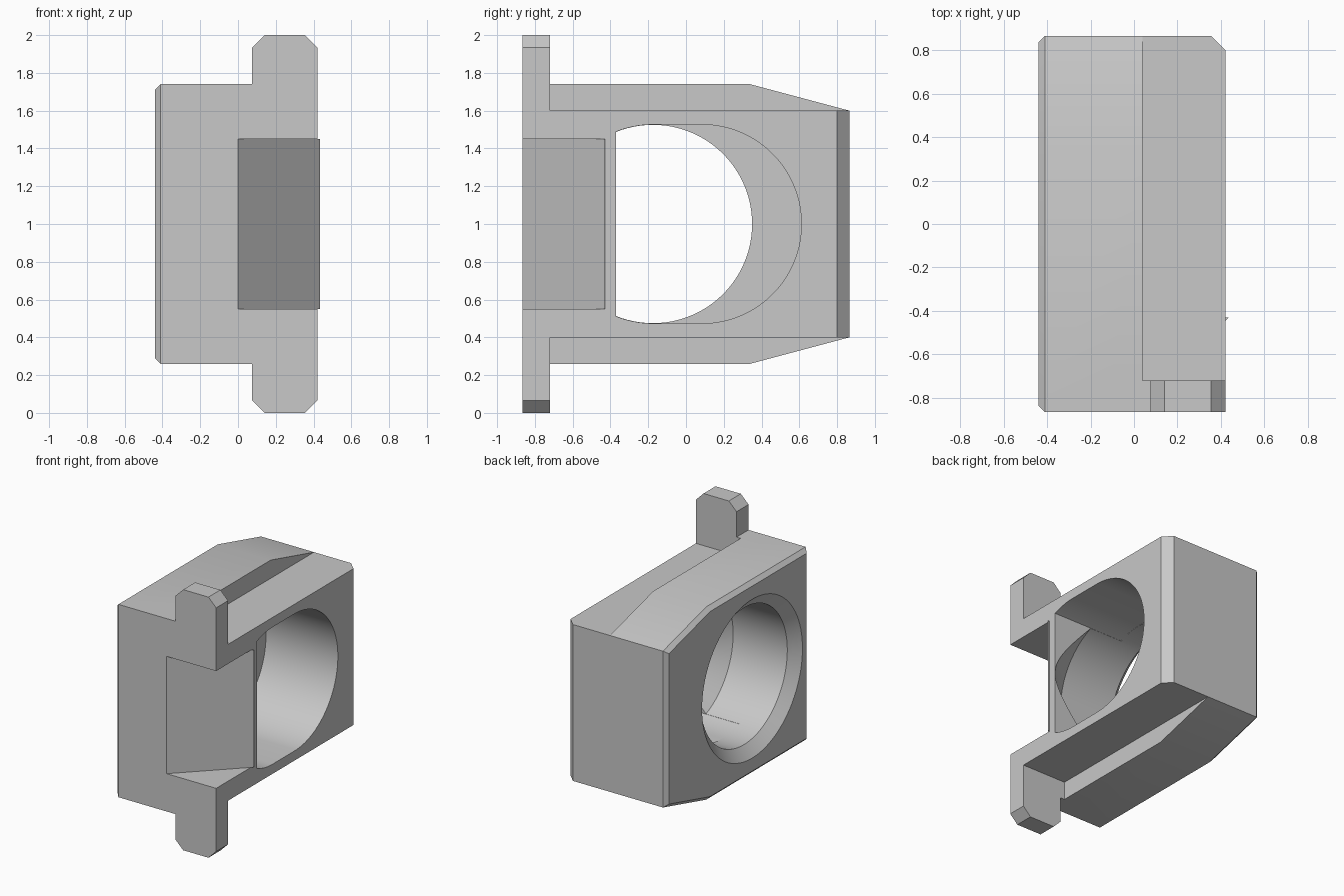
import bpy, bmesh
from math import sin, cos, pi, radians, acos
from mathutils import Vector

cube = bpy.data.objects.get("Cube")
if cube:
    bpy.data.objects.remove(cube, do_unlink=True)

grey = bpy.data.materials.new("plain grey")
grey.use_nodes = True
colour = (0.58, 0.58, 0.58, 1)
grey.diffuse_color = colour
grey.node_tree.nodes["Principled BSDF"].inputs["Base Color"].default_value = colour


def loft(name, rings, bevel_left=0):
    """Solid skinned through matching rings of points."""
    bm = bmesh.new()
    loops = [[bm.verts.new(p) for p in ring] for ring in rings]
    first = bm.faces.new(loops[0])
    bm.faces.new(loops[-1])
    n = len(loops[0])
    for a, b in zip(loops, loops[1:]):
        for i in range(n):
            j = (i + 1) % n
            bm.faces.new((a[i], a[j], b[j], b[i]))
    if bevel_left:
        bmesh.ops.bevel(bm, geom=list(first.edges), offset=bevel_left,
                        segments=1, affect='EDGES')
    bmesh.ops.recalc_face_normals(bm, faces=bm.faces)
    mesh = bpy.data.meshes.new(name)
    bm.to_mesh(mesh)
    bm.free()
    mesh.materials.append(grey)
    obj = bpy.data.objects.new(name, mesh)
    bpy.context.collection.objects.link(obj)
    return obj


def prism(name, axis, outline, low, high, bevel=0):
    """Extrude a flat outline along one axis; the outline gives the other two."""
    def point(p, d):
        c = list(p)
        c.insert("xyz".index(axis), d)
        return Vector(c)
    return loft(name, [[point(p, d) for p in outline] for d in (low, high)], bevel)


def combine(target, tool, operation):
    mod = target.modifiers.new(operation.lower(), 'BOOLEAN')
    mod.operation, mod.solver, mod.object = operation, 'EXACT', tool
    bpy.context.view_layer.objects.active = target
    bpy.ops.object.modifier_apply(modifier=mod.name)
    bpy.data.objects.remove(tool, do_unlink=True)


def mirror_z(half):
    """Close an outline of (a, z) points by reflecting it about z = 1."""
    return half + [(a, 2 - z) for a, z in reversed(half)]


FRONT, BACK, SIDE = -0.865, 0.865, 0.42
BORE_Y, SLOT_Y, R = -0.175, 0.085, 0.525

# Tall half of the housing, tapered to the back
body = prism("housing", "x",
             mirror_z([(FRONT, 0.26), (0.34, 0.26), (BACK, 0.4)]), -0.44, 0.04, 0.03)

# Lower half with a chamfered back corner
low_half = prism("low_half", "z",
                 [(-0.1, FRONT), (SIDE, FRONT), (SIDE, 0.8), (0.355, BACK), (-0.1, BACK)],
                 0.4, 1.6)
combine(body, low_half, 'UNION')

# Front flange with the two chamfered ears
flange = prism("flange", "y",
               mirror_z([(-0.1, 0.26), (0.075, 0.26), (0.075, 0.065), (0.14, 0),
                         (0.355, 0), (SIDE, 0.065)]), FRONT, -0.72)
combine(body, flange, 'UNION')

# Thin lip at the end of the slanted wall
lip = prism("lip", "z", [(0.38, -0.5), (0.435, -0.5), (0.435, -0.43), (0.38, -0.43)],
            0.55, 1.45)
combine(body, lip, 'UNION')

# Slanted pocket in the front
pocket = prism("pocket", "z", [(-0.135, -1), (0.6, -1), (0.6, -0.265)], 0.55, 1.45)
combine(body, pocket, 'DIFFERENCE')

# Round bore: countersink, straight wall, then a cone behind the pocket
steps = 96
bore = loft("bore", [
    [Vector((x, BORE_Y + r * cos(2 * pi * i / steps), 1 + r * sin(2 * pi * i / steps)))
     for i in range(steps)]
    for x, r in [(-0.46, 0.633), (-0.37, R), (0.09, R), (0.61, 0.005)]])
combine(body, bore, 'DIFFERENCE')

# Elongated recess open to the side, with a flat front wall
rs = R + 0.001
end = acos((-0.37 - BORE_Y) / rs)
half = [(BORE_Y + rs * cos(t), 1 - rs * sin(t))
        for t in [end + (pi / 2 - end) * i / 8 for i in range(9)]]
half += [(SLOT_Y + rs * cos(t), 1 - rs * sin(t))
         for t in [pi / 2 * (1 - (i + 0.5) / 24) for i in range(24)]]
recess = prism("recess", "x", mirror_z(half), -0.19, 0.6)
combine(body, recess, 'DIFFERENCE')

bpy.ops.object.select_all(action='DESELECT')
body.select_set(True)
bpy.context.view_layer.objects.active = body
bpy.ops.object.shade_smooth_by_angle(angle=radians(25))
